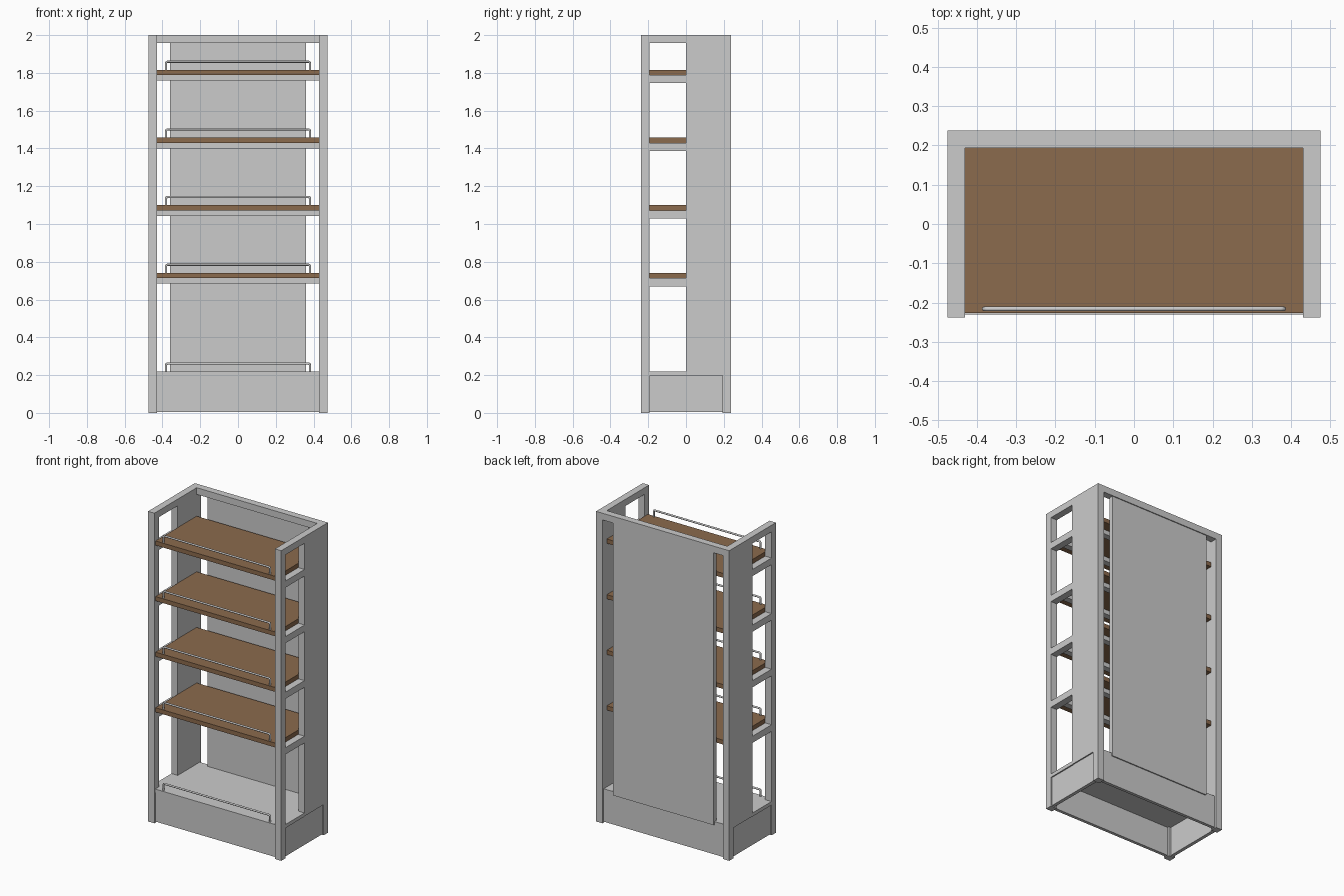
import bpy, bmesh
from mathutils import Vector

if "Cube" in bpy.data.objects:
    bpy.data.objects.remove(bpy.data.objects["Cube"])

wood = bpy.data.materials.new("wood")
wood.diffuse_color = (0.26, 0.145, 0.075, 1)
wood.use_nodes = True
wood.node_tree.nodes["Principled BSDF"].inputs["Base Color"].default_value = wood.diffuse_color


def box(name, x, y, z, mat=None):
    """Box from (min, max) ranges on each axis."""
    bm = bmesh.new()
    bmesh.ops.create_cube(bm, size=1)
    for v in bm.verts:
        v.co = Vector([(r[0] + r[1]) / 2 + c * (r[1] - r[0])
                       for c, r in zip(v.co, (x, y, z))])
    me = bpy.data.meshes.new(name)
    bm.to_mesh(me)
    bm.free()
    ob = bpy.data.objects.new(name, me)
    bpy.context.collection.objects.link(ob)
    if mat:
        me.materials.append(mat)
    return ob


def pair(name, x, y, z, mat=None):
    """Same box on the right and left sides."""
    box(name + "_right", x, y, z, mat)
    box(name + "_left", (-x[1], -x[0]), y, z, mat)


def guard_rail(name, z):
    """Thin bent tube along the front of a shelf."""
    cu = bpy.data.curves.new(name, 'CURVE')
    cu.dimensions = '3D'
    cu.bevel_depth = 0.006
    cu.bevel_resolution = 2
    w, h, r = 0.381, 0.043, 0.008
    half = [(w, 0), (w, h - r), (w - r * 0.3, h - r * 0.3), (w - r, h)]
    pts = [(-a, b) for a, b in half] + half[::-1]
    sp = cu.splines.new('POLY')
    sp.points.add(len(pts) - 1)
    for p, (a, b) in zip(sp.points, pts):
        p.co = (a, -0.216, z + b, 1)
    ob = bpy.data.objects.new(name, cu)
    bpy.context.collection.objects.link(ob)


XO, XI = 0.475, 0.43      # outer and inner face of the posts
YO, YI = 0.238, 0.193
SIDE = (XI, XO)

# Upright frame
pair("front_post", SIDE, (-YO, -YI), (0, 2))
pair("back_post", SIDE, (YI, YO), (0, 2))
pair("side_board", SIDE, (0, YI), (0.197, 1.957))
pair("top_side_rail", SIDE, (-YI, YI), (1.957, 2))
box("top_back_rail", (-XI, XI), (YI, YO), (1.957, 2))
box("back_panel", (-0.36, 0.36), (0.203, 0.232), (0.197, 1.957))

# Hollow plinth with its floor shelf
box("plinth_front", (-XI, XI), (-0.225, -0.205), (0.006, 0.195))
box("plinth_back", (-XI, XI), (0.205, 0.225), (0.006, 0.197))
pair("plinth_side", (0.445, 0.467), (-YI, YI), (0.006, 0.197))
box("floor_shelf", (-XI, XI), (-0.23, 0.225), (0.195, 0.218))
pair("floor_side_rail", SIDE, (-YI, 0), (0.195, 0.218))
guard_rail("floor_guard_rail", 0.218)

# Wooden shelves with supports and guard rails
for i in range(4):
    z = 0.741 + i * 0.3585
    n = f"shelf_{i + 1}"
    box(n, (-XI, XI), (-0.226, YI), (z - 0.028, z), wood)
    pair(n + "_side_support", SIDE, (-YI, 0), (z - 0.071, z - 0.028))
    box(n + "_front_support", (-XI, XI), (-0.155, -0.115), (z - 0.057, z - 0.028))
    box(n + "_back_support", (-XI, XI), (0.085, 0.125), (z - 0.057, z - 0.028))
    guard_rail(n + "_guard_rail", z)
